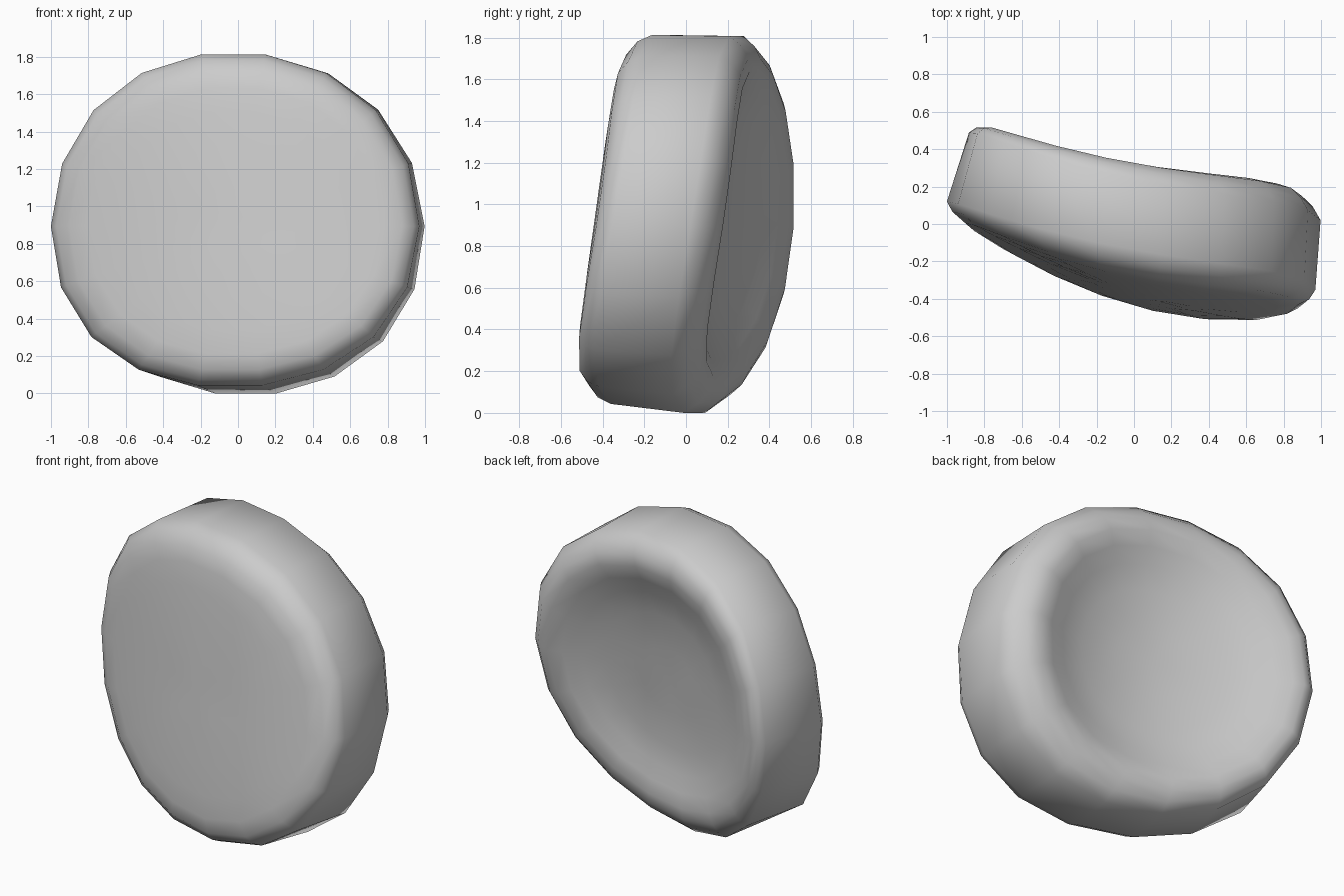
import bpy, bmesh, math

if "Cube" in bpy.data.objects:
    bpy.data.objects.remove(bpy.data.objects["Cube"])

SIDES = 18

# Rings from front centre to dish centre:
# (centre x, centre z, radius x, radius z, depth, wrap, side slope)
rings = [
    # gently wrapped front face
    (-.03, .925, .20, .18, -.372, .20, .24),
    (-.03, .925, .45, .41, -.372, .20, .24),
    (-.03, .925, .65, .59, -.370, .20, .24),
    (-.03, .925, .79, .72, -.365, .19, .24),
    # rounded front edge
    (-.03, .925, .89, .805, -.350, .17, .24),
    (-.035, .93, .955, .865, -.302, .145, .238),
    (-.035, .93, .985, .896, -.235, .12, .235),
    # rounded back edge
    (.02, .905, .94, .915, .145, .142, .265),
    (.02, .905, .90, .865, .205, .14, .25),
    (.015, .905, .85, .81, .24, .145, .23),
    (.01, .905, .78, .74, .247, .16, .215),
    # shallow wrapped hollow
    (.01, .905, .69, .655, .222, .18, .215),
    (.01, .905, .59, .56, .187, .21, .22),
    (.0, .905, .45, .42, .16, .23, .23),
    (.0, .905, .22, .21, .15, .23, .235),
]


def surface_point(x, z, depth, wrap, slope):
    """Tilt, twist and wrap a point of the disc around the vertical axis."""
    h = z - .905
    return (x, depth - slope * x + .105 * h + wrap * x * x + .06 * x * h, z)


bm = bmesh.new()
loops = []
for cx, cz, rx, rz, depth, wrap, slope in rings:
    loop = []
    back = depth > 0
    skew = (.04 if back else .02) * rx
    lean = -.022 if back else .01
    for i in range(SIDES):
        a = 2 * math.pi * i / SIDES
        c, s = math.cos(a), math.sin(a)
        x = cx + rx * c + skew * c * c + lean * rz * s
        z = cz - (cz - .895) * c * c + rz * s * (1 + .09 * c * c)
        loop.append(bm.verts.new(surface_point(x, z, depth, wrap, slope)))
    loops.append(loop)

# Skin between the rings
for p, q in zip(loops, loops[1:]):
    for i in range(SIDES):
        j = (i + 1) % SIDES
        bm.faces.new((p[i], p[j], q[j], q[i]))

# Close both centres with fans
for loop, depth, x in ((loops[0], -.372, -.02), (loops[-1], .147, 0)):
    centre = bm.verts.new(surface_point(x, .905, depth, .2, .24))
    for i in range(SIDES):
        bm.faces.new((loop[i], loop[(i + 1) % SIDES], centre))

bmesh.ops.recalc_face_normals(bm, faces=bm.faces)
for f in bm.faces:
    f.smooth = True

mesh = bpy.data.meshes.new("dished_disc")
bm.to_mesh(mesh)
bm.free()

# Rest on the ground
low = min(v.co.z for v in mesh.vertices)
for v in mesh.vertices:
    v.co.z -= low
disc = bpy.data.objects.new("dished_disc", mesh)
bpy.context.collection.objects.link(disc)
